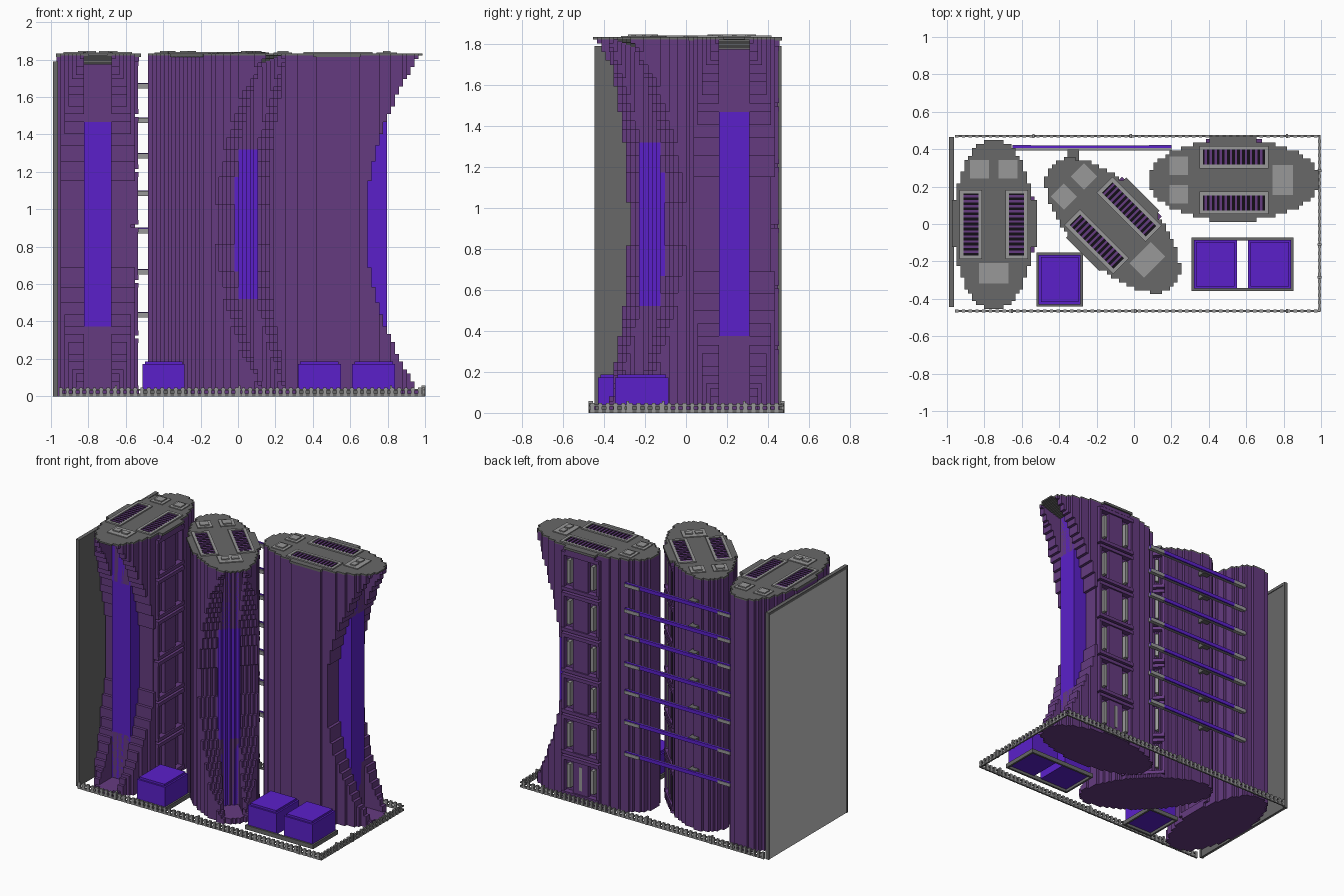
import bpy, bmesh, math
from mathutils import Matrix, Vector

cube = bpy.data.objects.get("Cube")
if cube:
    bpy.data.objects.remove(cube, do_unlink=True)


def material(name, rgb):
    lin = [((c / 255 + 0.055) / 1.055) ** 2.4 for c in rgb] + [1.0]
    m = bpy.data.materials.new(name)
    m.use_nodes = True
    m.diffuse_color = lin
    m.node_tree.nodes["Principled BSDF"].inputs["Base Color"].default_value = lin
    return m


PURPLE = material("body purple", (101, 59, 128))
VIOLET = material("bright violet", (91, 32, 202))
GREY = material("dark grey", (104, 104, 104))
LIGHT = material("light grey", (152, 152, 152))
PALE = material("pale grey", (195, 195, 195))
BLACK = material("vent black", (18, 14, 22))


def finish(name, bm, mat):
    me = bpy.data.meshes.new(name)
    bm.to_mesh(me)
    bm.free()
    me.materials.append(mat)
    ob = bpy.data.objects.new(name, me)
    bpy.context.collection.objects.link(ob)


def boxes(name, mat, spans, matrix=Matrix()):
    """One object from boxes given as (x0, x1, y0, y1, z0, z1)."""
    bm = bmesh.new()
    for x0, x1, y0, y1, z0, z1 in spans:
        mid = Vector(((x0 + x1) / 2, (y0 + y1) / 2, (z0 + z1) / 2))
        size = Matrix.Diagonal((x1 - x0, y1 - y0, z1 - z0, 1))
        bmesh.ops.create_cube(bm, size=1, matrix=matrix @ Matrix.Translation(mid) @ size)
    finish(name, bm, mat)


def frame(x0, x1, y0, y1, z0, z1, t):
    """Four bars around a rectangle in x and y."""
    return [(x0, x1, y0, y0 + t, z0, z1), (x0, x1, y1 - t, y1, z0, z1),
            (x0, x0 + t, y0 + t, y1 - t, z0, z1), (x1 - t, x1, y0 + t, y1 - t, z0, z1)]


H = 0.021            # block size of the stepped towers
A, B = 0.46, 0.217   # half axes of the tower ellipse
MID, TOP, ROOF = 0.92, 1.821, 1.832


def columns(name, mat, cells, centre):
    """Stepped solid from grid columns, each with a tuple of height ranges."""
    bm = bmesh.new()
    for (i, j), ranges in cells.items():
        x0, y0 = centre[0] + (i - 0.5) * H, centre[1] + (j - 0.5) * H
        ring = [(x0, y0), (x0 + H, y0), (x0 + H, y0 + H), (x0, y0 + H)]
        steps = [(0, -1), (1, 0), (0, 1), (-1, 0)]
        for z0, z1 in ranges:
            lo = [bm.verts.new((x, y, z0)) for x, y in ring]
            hi = [bm.verts.new((x, y, z1)) for x, y in ring]
            bm.faces.new(lo[::-1])
            bm.faces.new(hi)
            for k, (di, dj) in enumerate(steps):
                if cells.get((i + di, j + dj)) != ranges:
                    n = (k + 1) % 4
                    bm.faces.new((lo[k], lo[n], hi[n], hi[k]))
    bmesh.ops.remove_doubles(bm, verts=bm.verts, dist=1e-5)
    finish(name, bm, mat)


def tower(name, centre, angle, depth, face, lit):
    """depth: where the hollow bottoms out; face: front of the bright panel."""
    turn = math.radians(angle)
    c, s = math.cos(turn), math.sin(turn)
    body, cap, panel = {}, {}, {}
    n = int(A / H) + 1
    for i in range(-n, n + 1):
        for j in range(-n, n + 1):
            u, v = (c * i + s * j) * H, (c * j - s * i) * H
            if (u / A) ** 2 + (v / B) ** 2 > 1:
                continue
            cap[i, j] = ((TOP, ROOF),)
            if abs(v) < 0.072 and 0.1 < u < face:
                panel[i, j] = ((0.04, 1.77),)
            if abs(v) < 0.072 and u > face:      # straight slot before the panel
                body[i, j] = ((0, 0.04),)
                cap[i, j] = ((min(1.77 + 0.3 * (u - face), TOP), ROOF),)
            elif u > depth:                      # concave hollow at the tip
                d = min(0.88, 0.9 * math.sqrt((u - depth) / (0.435 - depth)))
                d = round(d / H) * H
                body[i, j] = ((0, MID - d), (min(MID + d, TOP - 0.01), TOP))
            elif v > 0.185 and abs(u) < 0.15:    # recess behind the side bays
                body[i, j] = ((0, 0.03), (1.79, TOP))
            else:
                body[i, j] = ((0, TOP),)
    columns(name + "_body", PURPLE, body, centre)
    columns(name + "_cap", GREY, cap, centre)
    columns(name + "_glow_panel", VIOLET, panel, centre)

    m = Matrix.Translation((*centre, 0)) @ Matrix.Rotation(turn, 4, "Z")
    boxes(name + "_roof_ledges", GREY, [(-0.13, 0.12, 0.19, 0.232, TOP - 0.006, ROOF),
                                        (-0.13, 0.12, -0.224, -0.19, TOP - 0.006, ROOF)], m)

    # Roof vents with slats
    frames, wells, slats = [], [], []
    for v in (-0.122, 0.122):
        frames += frame(-0.185, 0.185, v - 0.06, v + 0.06, ROOF - 0.005, ROOF + 0.009, 0.02)
        wells.append((-0.165, 0.165, v - 0.04, v + 0.04, ROOF - 0.004, ROOF + 0.002))
        slats += [(-0.158 + k * 0.027, -0.146 + k * 0.027, v - 0.04, v + 0.04,
                   ROOF, ROOF + 0.005) for k in range(12)]
    boxes(name + "_vent_frames", LIGHT, frames, m)
    boxes(name + "_vent_wells", BLACK, wells, m)
    boxes(name + "_vent_slats", PURPLE, slats, m)

    # Roof units
    units = []
    for v in (-0.076, 0.076):
        units += [(-0.345, -0.245, v - 0.05, v + 0.05, ROOF - 0.005, ROOF + 0.006),
                  (-0.325, -0.265, v - 0.03, v + 0.03, ROOF, ROOF + 0.014)]
    units.append((0.205, 0.315, -0.08, 0.08, ROOF - 0.005, ROOF + 0.006))
    units += [(0.24, 0.28, v - 0.025, v + 0.025, ROOF, ROOF + 0.014) for v in (-0.033, 0.033)]
    boxes(name + "_roof_units", LIGHT, units, m)

    # Framed bays up one broad side, some with lit slits
    bars, slits = [], []
    for k in range(6):
        z0 = 0.03 + k * 0.296
        z1 = z0 + 0.28
        bars += [(-0.15, 0.15, 0.17, 0.219, z0, z0 + 0.025),
                 (-0.15, 0.15, 0.17, 0.219, z1 - 0.025, z1),
                 (-0.15, -0.13, 0.17, 0.215, z0, z1), (0.13, 0.15, 0.17, 0.215, z0, z1),
                 (-0.06, 0.06, 0.17, 0.208, z0 + 0.025, z1 - 0.025)]
        if lit:
            spots = (-0.095, 0, 0.095) if k == 0 else (-0.095, 0.095)
            slits += [(u - 0.012, u + 0.012, 0.17, 0.211, z0 + 0.055, z1 - 0.055)
                      for u in spots]
    boxes(name + "_bay_frames", PURPLE, bars, m)
    if lit:
        boxes(name + "_bay_slits", LIGHT, slits, m)


tower("right_tower", (-0.75, -0.003), -90, 0.15, 0.263, False)
tower("middle_tower", (-0.113, -0.008), -45, 0.19, 0.248, True)
tower("left_tower", (0.535, 0.235), 0, 0.15, 0.263, True)

# Side wall: grey inside and rim, pale outer plate
boxes("side_wall", GREY, [(-0.980, -0.968, -0.44, 0.46, 0, 1.78)])
boxes("side_wall_plate", PALE, [(-0.987, -0.980, -0.43, 0.45, 0, 1.77)])
boxes("side_wall_rim", GREY, [(-0.99, -0.963, -0.445, 0.465, 1.77, 1.79),
                              (-0.99, -0.963, -0.445, -0.43, 0, 1.77),
                              (-0.99, -0.963, 0.45, 0.465, 0, 1.77)])

# Bridges between the towers
beams, strips, brackets = [], [], []
for z in (0.435, 0.665, 0.885, 1.085, 1.285, 1.475, 1.66):
    beams += [(-0.65, 0.20, 0.393, 0.408, z - 0.014, z + 0.012),
              (-0.65, -0.55, 0.393, 0.423, z - 0.014, z + 0.010),
              (0.08, 0.20, 0.393, 0.423, z - 0.014, z + 0.010)]
    strips.append((-0.65, 0.20, 0.406, 0.42, z - 0.010, z + 0.016))
    brackets.append((-0.355, -0.295, 0.32, 0.40, z - 0.016, z + 0.016))
boxes("bridge_beams", LIGHT, beams)
boxes("bridge_strips", VIOLET, strips)
boxes("bridge_brackets", GREY, brackets)

# Low boxes with base rims
blocks, rims = [], []
for x0, x1, y0, y1 in ((-0.51, -0.285, -0.43, -0.165),
                       (0.32, 0.55, -0.345, -0.085), (0.61, 0.84, -0.345, -0.085)):
    blocks += [(x0, x1, y0, y1, 0.02, 0.172),
               (x0 + 0.012, x1 - 0.012, y0 + 0.012, y1 - 0.012, 0.17, 0.187)]
for x0, x1, y0, y1 in ((-0.522, -0.273, -0.442, -0.153), (0.308, 0.852, -0.357, -0.073)):
    rims += frame(x0, x1, y0, y1, 0, 0.03, 0.014)
boxes("low_boxes", VIOLET, blocks)
boxes("low_box_rims", GREY, rims)

# Perimeter fence on three sides: rails, pickets and taller markers
for name, x, y, length, angle, marks in (
        ("front_fence", -0.957, -0.465, 1.955, 0, (0.305, 0.965, 1.775)),
        ("back_fence", -0.957, 0.47, 1.955, 0, (0.42, 0.94, 1.775)),
        ("left_fence", 0.992, -0.465, 0.935, 90, (0.18, 0.355, 0.75))):
    m = Matrix.Translation((x, y, 0)) @ Matrix.Rotation(math.radians(angle), 4, "Z")
    count = int(length / 0.036)
    pickets = [(k * length / count, k * length / count + 0.018, -0.007, 0.007, 0, 0.048)
               for k in range(count)]
    pickets += [(p - 0.006, p + 0.006, -0.011, 0.011, 0, 0.058) for p in marks]
    boxes(name + "_rails", GREY, [(0, length, -0.005, 0.005, 0, 0.016),
                                  (0, length, -0.005, 0.005, 0.03, 0.04)], m)
    boxes(name + "_pickets", LIGHT, pickets, m)
